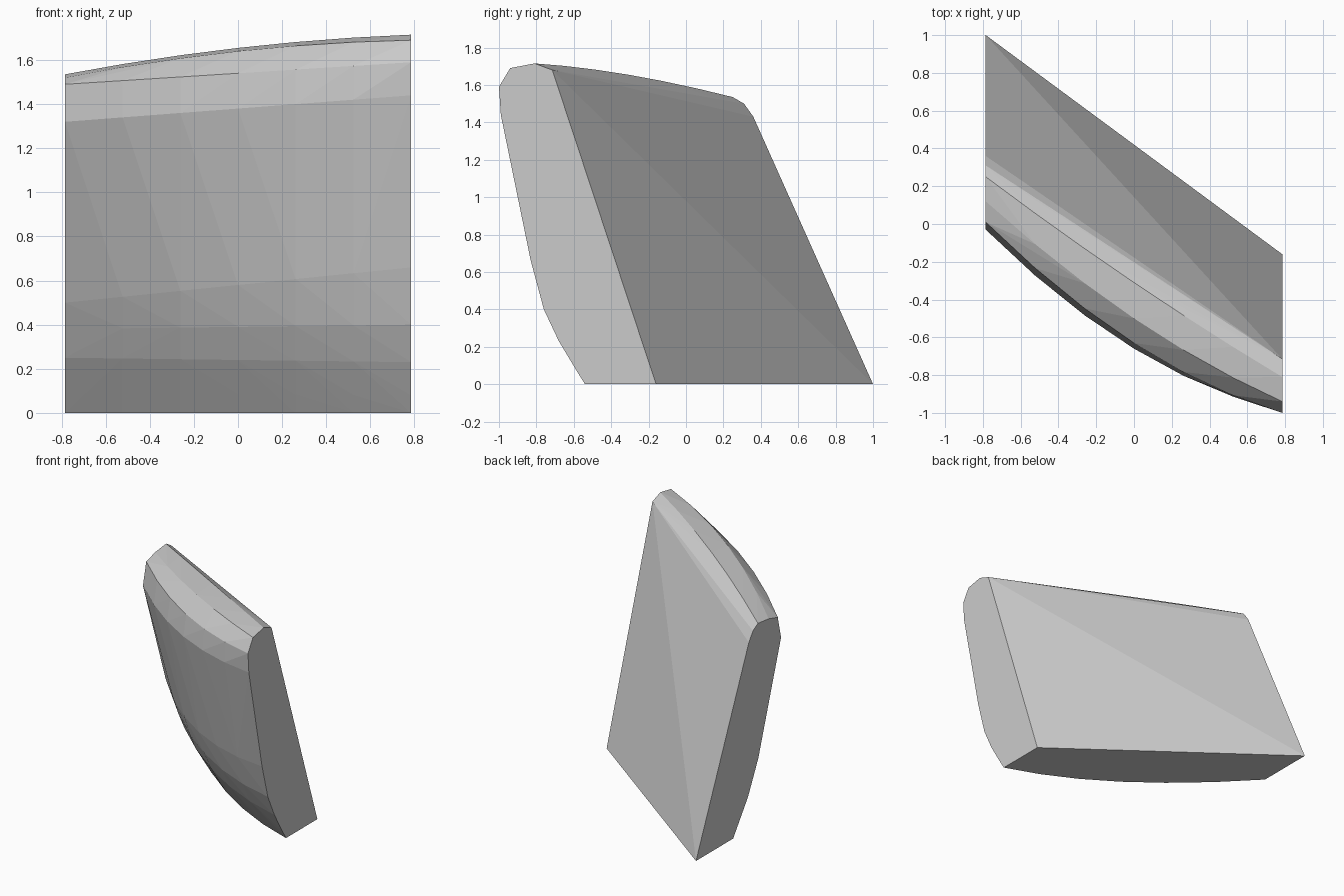
import bpy
import bmesh

if "Cube" in bpy.data.objects:
    bpy.data.objects.remove(bpy.data.objects["Cube"])

HALF_WIDTH = 0.785
STEPS = 7

# Rows running from the left end to the right end:
# left (y, z), right (y, z), forward bulge, upward bulge
ROWS = [
    ((1.00, 0.00), (-0.16, 0.00), 0.0, 0.0),       # back foot edge
    ((0.36, 1.43), (-0.715, 1.68), 0.0, 0.0),      # back top edge
    ((0.31, 1.50), (-0.75, 1.693), 0.01, 0.01),
    ((0.25, 1.535), (-0.81, 1.715), 0.03, 0.03),   # crest
    ((0.12, 1.52), (-0.94, 1.69), 0.09, 0.035),
    ((0.01, 1.49), (-1.00, 1.59), 0.135, 0.0),     # rounded front shoulder
    ((-0.03, 1.32), (-0.99, 1.44), 0.15, 0.0),
    ((0.245, 0.50), (-0.83, 0.66), 0.185, 0.0),    # bulging front
    ((0.305, 0.38), (-0.76, 0.40), 0.18, 0.0),
    ((0.37, 0.25), (-0.68, 0.23), 0.17, 0.0),
    ((0.485, 0.09), (-0.59, 0.08), 0.16, 0.0),
    ((0.55, 0.00), (-0.54, 0.00), 0.155, 0.0),     # front foot edge
]

# One convex, faceted slab wrapped around the rows
bm = bmesh.new()
for (ly, lz), (ry, rz), forward, up in ROWS:
    count = STEPS if forward else 2
    for i in range(count):
        t = i / (count - 1)
        arc = 4 * t * (1 - t)
        bm.verts.new((HALF_WIDTH * (2 * t - 1),
                      ly + (ry - ly) * t - forward * arc,
                      lz + (rz - lz) * t + up * arc))
hull = bmesh.ops.convex_hull(bm, input=bm.verts[:])
loose = [v for v in bm.verts if not v.link_faces]
bmesh.ops.delete(bm, geom=loose, context='VERTS')
bmesh.ops.dissolve_limit(bm, angle_limit=0.005, verts=bm.verts[:], edges=bm.edges[:])
bmesh.ops.recalc_face_normals(bm, faces=bm.faces[:])

mesh = bpy.data.meshes.new("curved_slab")
bm.to_mesh(mesh)
bm.free()
slab = bpy.data.objects.new("curved_slab", mesh)
bpy.context.collection.objects.link(slab)

# Plain light grey
grey = bpy.data.materials.new("light_grey")
grey.diffuse_color = (0.6, 0.6, 0.6, 1.0)
grey.use_nodes = True
grey.node_tree.nodes["Principled BSDF"].inputs["Base Color"].default_value = grey.diffuse_color
mesh.materials.append(grey)
